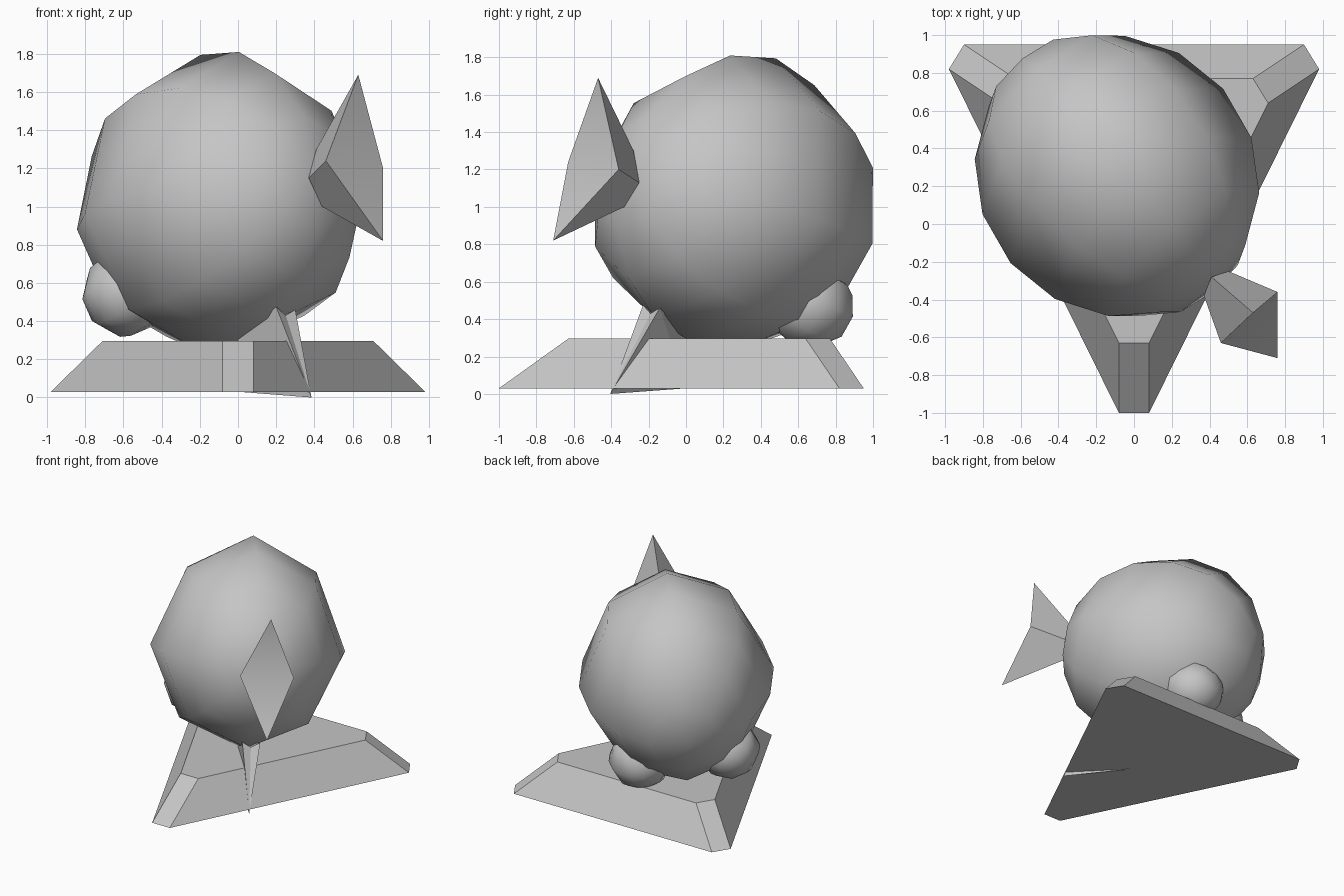
import bpy, bmesh, math
from mathutils import Matrix, Vector

if "Cube" in bpy.data.objects:
    bpy.data.objects.remove(bpy.data.objects["Cube"])

grey = bpy.data.materials.new("plain grey")
grey.diffuse_color = (0.56, 0.56, 0.56, 1)
grey.use_nodes = True
grey.node_tree.nodes["Principled BSDF"].inputs["Base Color"].default_value = grey.diffuse_color


def finish(bm, name, angle):
    bmesh.ops.recalc_face_normals(bm, faces=bm.faces[:])
    mesh = bpy.data.meshes.new(name)
    bm.to_mesh(mesh)
    bm.free()
    mesh.materials.append(grey)
    ob = bpy.data.objects.new(name, mesh)
    bpy.context.collection.objects.link(ob)
    if angle:
        bpy.ops.object.select_all(action='DESELECT')
        ob.select_set(True)
        bpy.context.view_layer.objects.active = ob
        bpy.ops.object.shade_smooth_by_angle(angle=math.radians(angle))
    return ob


def solid(name, points, faces, angle=0):
    bm = bmesh.new()
    verts = [bm.verts.new(p) for p in points]
    for f in faces:
        bm.faces.new([verts[i] for i in f])
    return finish(bm, name, angle)


# Shared orientation: poles along the body axis, tail end raised, small roll
tilt = math.radians(15)
flat = Vector((0.65, -0.76, 0)).normalized()
axis = flat * math.cos(tilt) + Vector((0, 0, math.sin(tilt)))
up = Vector((0, 0, math.cos(tilt))) - flat * math.sin(tilt)
side = up.cross(axis)
orient = Matrix((side, up, axis)).transposed().to_4x4() @ Matrix.Rotation(math.radians(-4.5), 4, 'Z')


def ball(name, centre, size, sag=0, pinch=0, shear=0):
    bm = bmesh.new()
    bmesh.ops.create_uvsphere(bm, u_segments=8, v_segments=8, radius=1)
    # Egg shaping: sagging middle, narrower shoulders, crown leaning back
    for v in bm.verts:
        h = v.co.y
        v.co.x *= 1 - pinch * h * h
        v.co.y = h - sag * (1 - h * h)
        v.co.z -= shear * h * abs(h)
    bm.transform(Matrix.Translation(centre) @ orient @ Matrix.Diagonal((*size, 1)))
    return finish(bm, name, 60)


# Round body and two small side balls
ball("body", (-0.095, 0.265, 1.03), (0.73, 0.80, 0.80), sag=0.055, pinch=0.12, shear=0.03)
ball("left_foot", (-0.585, 0.28, 0.545), (0.235, 0.23, 0.23))
ball("right_foot", (-0.05, 0.66, 0.47), (0.24, 0.23, 0.24))

# Three-cornered base with cut corners and sloping sides
low = [(-0.08, -1), (0.08, -1), (0.98, 0.82), (0.90, 0.95), (-0.90, 0.95), (-0.98, 0.82)]
high = [(-0.08, -0.63), (0.08, -0.63), (0.71, 0.64), (0.63, 0.77), (-0.63, 0.77), (-0.71, 0.64)]
solid("base", [(x, y, 0.03) for x, y in low] + [(x, y, 0.295) for x, y in high],
      [range(5, -1, -1), range(6, 12)] + [(i, (i + 1) % 6, (i + 1) % 6 + 6, i + 6) for i in range(6)])

# Flared tail: small diamond root widening to a tall diamond end
solid("tail",
      [(0.41, -0.28, 1.30), (0.37, -0.38, 1.15), (0.44, -0.33, 1.00), (0.50, -0.25, 1.13),
       (0.63, -0.47, 1.69), (0.46, -0.63, 1.24), (0.76, -0.71, 0.82), (0.76, -0.36, 1.20)],
      [(0, 1, 2, 3), (4, 5, 7), (5, 6, 7)] + [(i, (i + 1) % 4, (i + 1) % 4 + 4, i + 4) for i in range(4)],
      35)

# Thin lower fin with a notched top, its tip reaching below the base
solid("lower_fin",
      [(0.385, -0.405, 0.0), (0.20, -0.23, 0.475), (0.25, -0.19, 0.43),
       (0.30, -0.14, 0.46), (0.0, 0.0, 0.03), (0.0, 0.0, 0.31)],
      [(0, 1, 2), (0, 2, 3), (0, 4, 5), (0, 5, 1), (0, 3, 4), (1, 5, 2), (2, 5, 3), (3, 5, 4)])
